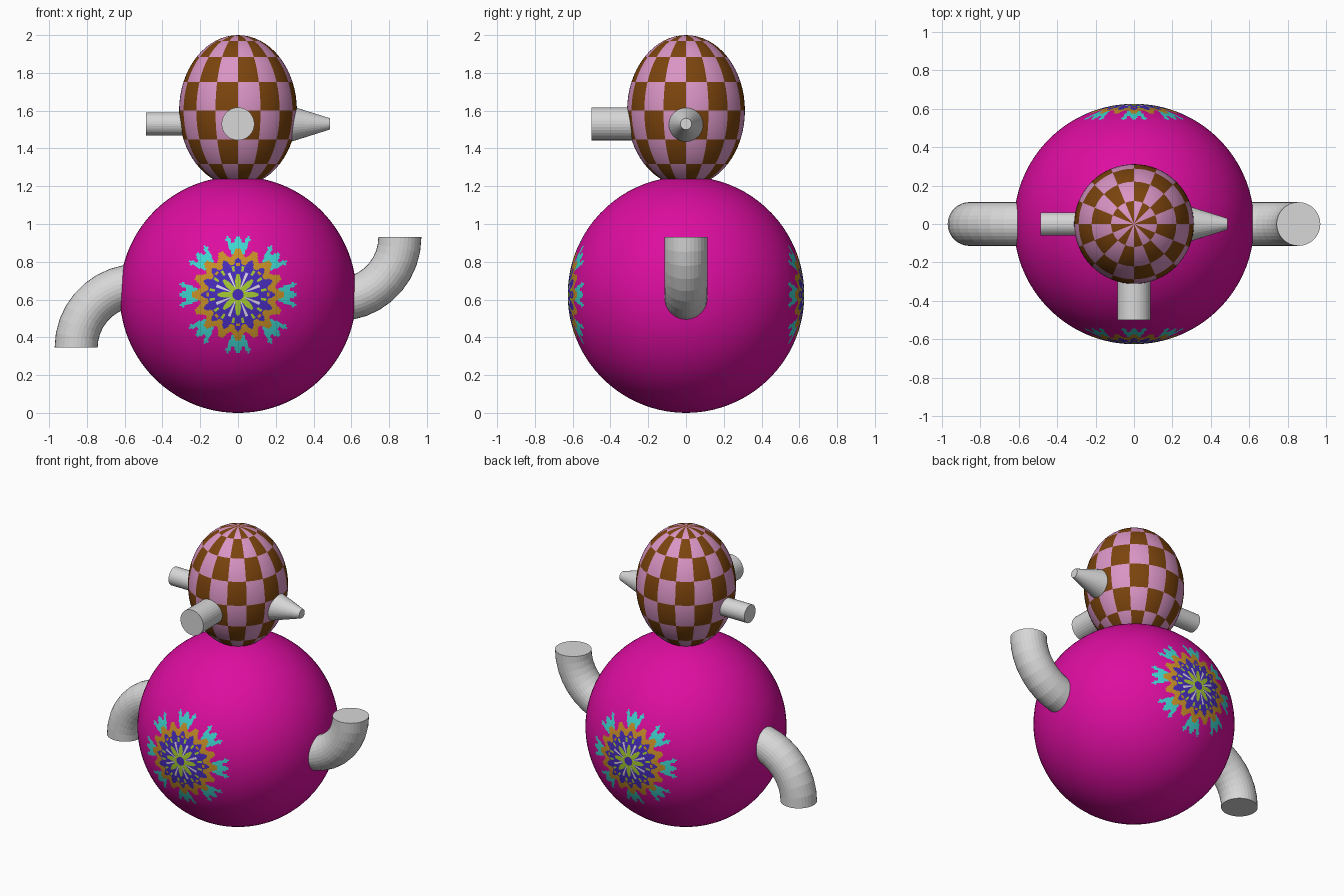
import bpy, bmesh, math
from mathutils import Vector
from math import sin, cos, pi, atan2, floor

if "Cube" in bpy.data.objects:
    bpy.data.objects.remove(bpy.data.objects["Cube"])


def mat(name, rgb):
    m = bpy.data.materials.new(name)
    m.diffuse_color = (*rgb, 1)
    m.use_nodes = True
    m.node_tree.nodes["Principled BSDF"].inputs["Base Color"].default_value = m.diffuse_color
    return m


grey = mat("light grey", (0.68, 0.68, 0.68))
magenta = mat("magenta", (0.72, 0.004, 0.35))
pink = mat("pink", (0.70, 0.30, 0.56))
brown = mat("brown", (0.20, 0.058, 0.004))
turquoise = mat("turquoise", (0.05, 0.66, 0.62))
orange = mat("ochre", (0.58, 0.28, 0.02))
blue = mat("violet blue", (0.065, 0.025, 0.50))
lime = mat("lime", (0.38, 0.60, 0.03))
white = mat("pale lilac", (0.70, 0.65, 0.80))


def finish(bm, name, mats, smooth):
    bmesh.ops.recalc_face_normals(bm, faces=bm.faces)
    me = bpy.data.meshes.new(name)
    for f in bm.faces:
        f.smooth = smooth
    bm.to_mesh(me)
    bm.free()
    for m in mats:
        me.materials.append(m)
    ob = bpy.data.objects.new(name, me)
    bpy.context.collection.objects.link(ob)
    return ob


def ball(name, mats, centre, rings, segs, place, rule):
    """Sphere from a list of ring angles (pole to pole); rule gives each face its colour."""
    bm = bmesh.new()
    c = Vector(centre)
    rows = [[bm.verts.new(c + place(t, 2 * pi * j / segs)) for j in range(segs)]
            for t in rings]
    ends = [bm.verts.new(c + place(t, 0)) for t in (0, pi)]
    for j in range(segs):
        k = (j + 1) % segs
        for a, b in zip(rows, rows[1:]):
            bm.faces.new((a[j], a[k], b[k], b[j]))
        bm.faces.new((ends[0], rows[0][k], rows[0][j]))
        bm.faces.new((ends[1], rows[-1][j], rows[-1][k]))
    for f in bm.faces:
        f.material_index = rule(f.calc_center_median() - c)
    return finish(bm, name, mats, True)


def sweep(name, stations, side, sides=32):
    """Closed round tube through (centre, tangent, radius) stations."""
    bm = bmesh.new()
    side = Vector(side)
    rows = []
    for p, t, r in stations:
        up = Vector(t).normalized().cross(side)
        rows.append([bm.verts.new(Vector(p) + r * (cos(a) * side + sin(a) * up))
                     for a in (2 * pi * j / sides for j in range(sides))])
    for a, b in zip(rows, rows[1:]):
        for j in range(sides):
            k = (j + 1) % sides
            bm.faces.new((a[j], a[k], b[k], b[j]))
    bm.faces.new(rows[0])
    bm.faces.new(rows[-1])
    return finish(bm, name, [grey], False)


# Body: sphere with poles at front and back, fine rings there for the rosette
R = 0.626
cap = [0.54 * i / 46 for i in range(1, 47)]
mid = [0.54 + (pi - 1.08) * i / 28 for i in range(1, 28)]
body_rings = cap + mid + [pi - t for t in reversed(cap)]


def rosette(v):
    r = math.hypot(v.x, v.z)
    if r > 0.33:
        return 0
    a = atan2(v.z, v.x)
    sector = pi / 4
    d = abs((a + sector / 2) % sector - sector / 2)     # angle from petal axis
    k = d / (sector / 2)
    w = d * r                                           # width from petal axis
    if r < 0.033:
        return 3
    if r < 0.075 + 0.035 * cos(8 * a):
        return 4
    if r < 0.125 and k > 0.55:
        return 5 if k > 0.85 else 3
    if 0.125 < r < 0.15 and 0.3 < k < 0.55:
        return 4
    if 0.15 < r < 0.17 and k < 0.2:
        return 2
    if r < 0.175 + 0.018 * cos(16 * a):
        return 3
    if r < 0.225 + 0.022 * cos(16 * a):
        return 2
    # crown-shaped petals with three points
    tip = 0.295 + 0.02 * cos(w / 0.028 * pi)
    if r < tip and w < 0.036 + 0.4 * (r - 0.225):
        return 1
    return 0


ball("body", [magenta, turquoise, orange, blue, lime, white], (0, 0, R), body_rings, 192,
     lambda t, a: R * Vector((sin(t) * cos(a), -cos(t), sin(t) * sin(a))), rosette)

# Head: upright egg with a chequered surface, 16 columns by 8 rows
A, C = 0.312, 0.4


def chequer(v):
    lat = atan2(v.z / C, math.hypot(v.x, v.y) / A)
    return (floor(lat / (pi / 8)) + floor(atan2(v.y, v.x) / (pi / 8))) % 2


ball("head", [pink, brown], (0, 0, 1.6), [pi * i / 32 for i in range(1, 32)], 64,
     lambda t, a: Vector((A * sin(t) * cos(a), A * sin(t) * sin(a), C * cos(t))), chequer)

# Arms: quarter bends, right one raised and left one lowered
for name, s, z in (("right_arm", 1, 0.93), ("left_arm", -1, 0.345)):
    bend = []
    for i in range(10):
        a = pi / 2 * i / 9
        bend.append(((s * (0.527 + 0.33 * cos(a)), 0, z - s * 0.33 * sin(a)),
                     (-s * sin(a), 0, -s * cos(a)), 0.114))
    sweep(name, bend, (0, 1, 0))

# Nose and ears: two cylinders and a tapered cone
sweep("nose", [((0, -0.2, 1.53), (0, -1, 0), 0.087), ((0, -0.5, 1.53), (0, -1, 0), 0.087)],
      (1, 0, 0))
sweep("left_ear", [((-0.2, 0, 1.53), (-1, 0, 0), 0.061), ((-0.486, 0, 1.53), (-1, 0, 0), 0.061)],
      (0, 1, 0))
sweep("right_ear", [((0.27, 0, 1.53), (1, 0, 0), 0.098), ((0.486, 0, 1.53), (1, 0, 0), 0.03)],
      (0, 1, 0))
